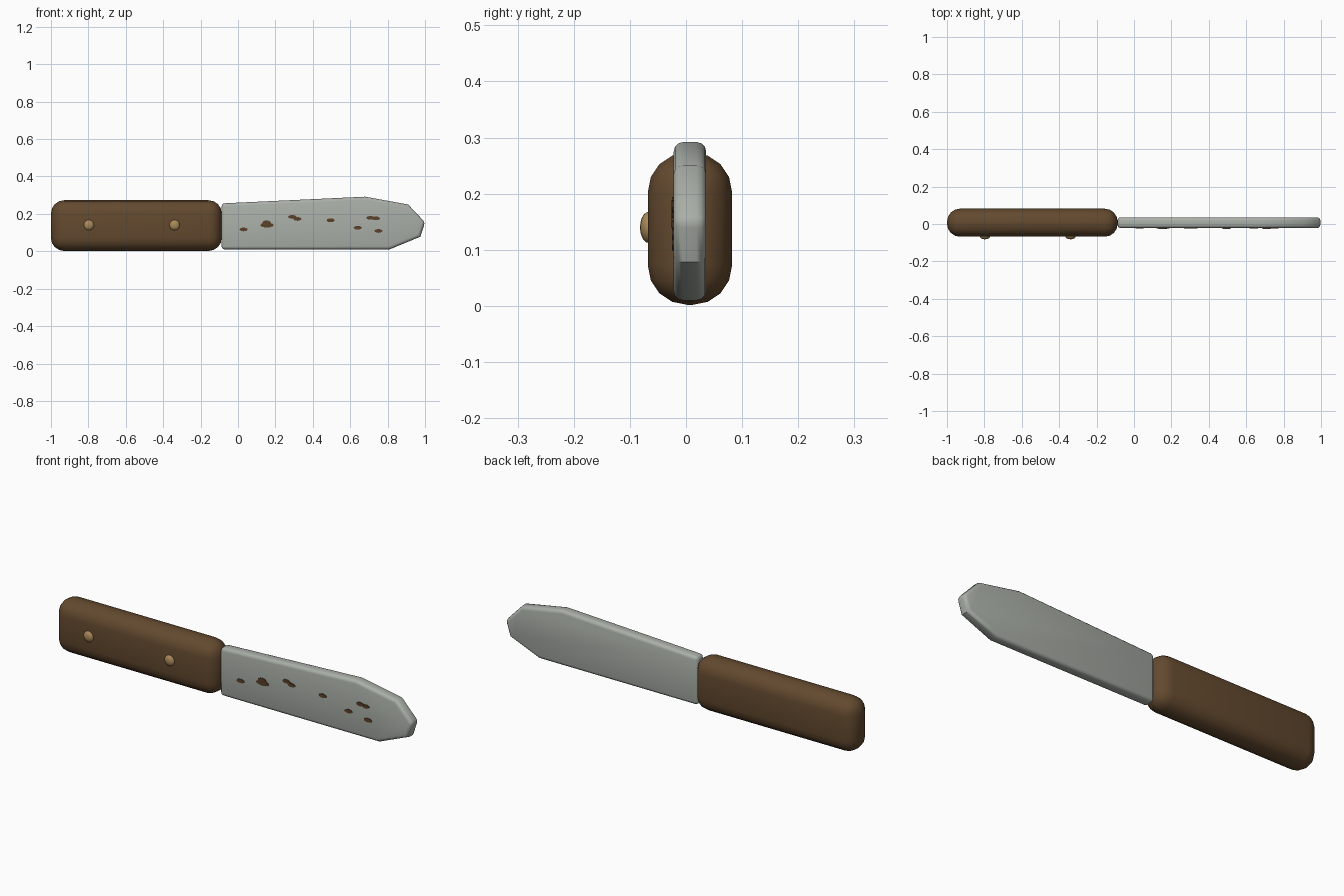
import bpy, bmesh, math
from mathutils import Matrix

if "Cube" in bpy.data.objects:
    bpy.data.objects.remove(bpy.data.objects["Cube"])


def material(name, rgb):
    m = bpy.data.materials.new(name)
    m.diffuse_color = (*rgb, 1)
    m.use_nodes = True
    m.node_tree.nodes["Principled BSDF"].inputs["Base Color"].default_value = m.diffuse_color
    return m


WOOD = material("brown wood", (0.125, 0.067, 0.028))
STEEL = material("grey steel", (0.40, 0.43, 0.39))
BRASS = material("tan brass", (0.40, 0.25, 0.10))
RUST = material("rust brown", (0.10, 0.052, 0.022))


def finish(name, bm, mat, bevel=0, segments=3, angle=40):
    bmesh.ops.recalc_face_normals(bm, faces=bm.faces)
    mesh = bpy.data.meshes.new(name)
    bm.to_mesh(mesh)
    bm.free()
    mesh.materials.append(mat)
    ob = bpy.data.objects.new(name, mesh)
    bpy.context.collection.objects.link(ob)
    bpy.ops.object.select_all(action='DESELECT')
    ob.select_set(True)
    bpy.context.view_layer.objects.active = ob
    if bevel:
        mod = ob.modifiers.new("rounded edges", 'BEVEL')
        mod.width, mod.segments = bevel, segments
        mod.limit_method = 'ANGLE'
        mod.angle_limit = math.radians(50)
        bpy.ops.object.modifier_apply(modifier=mod.name)
    bpy.ops.object.shade_smooth_by_angle(angle=math.radians(angle))
    return ob


def prism(name, outline, y0, y1, mat, **kw):
    """Extrude an (x, z) outline from y0 to y1."""
    bm = bmesh.new()
    face = bm.faces.new([bm.verts.new((x, y0, z)) for x, z in outline])
    new = bmesh.ops.extrude_face_region(bm, geom=[face])["geom"]
    bmesh.ops.translate(bm, vec=(0, y1 - y0, 0),
                        verts=[v for v in new if isinstance(v, bmesh.types.BMVert)])
    return finish(name, bm, mat, **kw)


# Handle: a fully rounded block
prism("handle", [(-1, 0.002), (-0.087, 0.002), (-0.087, 0.273), (-1, 0.273)],
      -0.068, 0.082, WOOD, bevel=0.07, segments=4)

# Blade: straight lower edge, rising spine, blunt faceted tip
prism("blade", [(-0.088, 0.010), (0.81, 0.010), (0.975, 0.078), (1.0, 0.155),
                (0.91, 0.250), (0.68, 0.292), (-0.088, 0.256)],
      -0.022, 0.036, STEEL, bevel=0.017, segments=3)

# Rivets: flattened domes on the front of the handle
for i, x in enumerate((-0.797, -0.339)):
    bm = bmesh.new()
    bmesh.ops.create_uvsphere(
        bm, u_segments=16, v_segments=10, radius=1,
        matrix=Matrix.Translation((x, -0.066, 0.14)) @ Matrix.Diagonal((0.028, 0.016, 0.028, 1)))
    finish(f"rivet_{i + 1}", bm, BRASS, angle=60)

# Rust spots: thin oval plates on the front of the blade (x, z, half width, half height)
SPOTS = [(0.030, 0.117, 0.022, 0.010), (0.155, 0.140, 0.036, 0.013),
         (0.153, 0.152, 0.023, 0.013), (0.290, 0.184, 0.022, 0.010),
         (0.318, 0.173, 0.022, 0.010), (0.495, 0.166, 0.022, 0.010),
         (0.640, 0.126, 0.022, 0.010), (0.751, 0.109, 0.022, 0.010),
         (0.708, 0.179, 0.022, 0.010), (0.738, 0.176, 0.021, 0.010)]
for i, (x, z, a, b) in enumerate(SPOTS):
    ring = [(x + a * math.cos(t * math.tau / 12), z + b * math.sin(t * math.tau / 12))
            for t in range(12)]
    # tiny depth steps keep overlapping plates from coinciding
    prism(f"rust_spot_{i + 1}", ring, -0.0250 - 0.0003 * (i % 3), -0.021, RUST)
